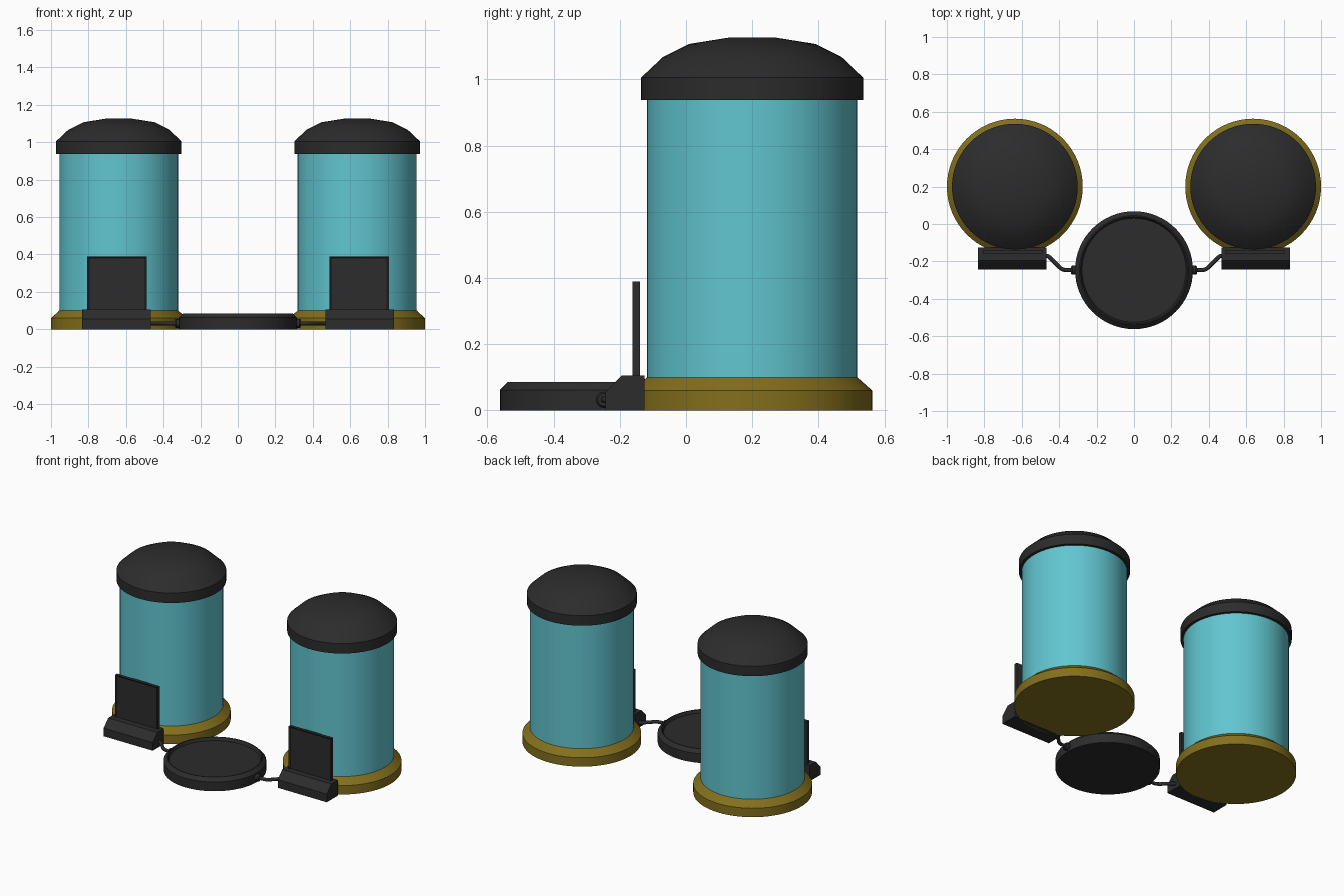
import bpy, bmesh, math
from mathutils import Vector

if "Cube" in bpy.data.objects:
    bpy.data.objects.remove(bpy.data.objects["Cube"])


def material(name, color):
    m = bpy.data.materials.new(name)
    m.diffuse_color = (*color, 1)
    m.use_nodes = True
    m.node_tree.nodes["Principled BSDF"].inputs["Base Color"].default_value = m.diffuse_color
    return m


DARK = material("dark_plastic", (0.025, 0.025, 0.025))
GLASS = material("blue_glass", (0.12, 0.56, 0.63))
BRASS = material("brass", (0.23, 0.16, 0.012))


def finish(name, bm, mat, smooth=True):
    bmesh.ops.recalc_face_normals(bm, faces=bm.faces)
    mesh = bpy.data.meshes.new(name)
    bm.to_mesh(mesh)
    bm.free()
    mesh.materials.append(mat)
    ob = bpy.data.objects.new(name, mesh)
    bpy.context.collection.objects.link(ob)
    if smooth:
        bpy.ops.object.select_all(action='DESELECT')
        ob.select_set(True)
        bpy.context.view_layer.objects.active = ob
        bpy.ops.object.shade_smooth_by_angle(angle=math.radians(30))
    return ob


def lathe(name, profile, center, mat, n=64):
    """Closed solid of revolution about z, from (radius, z) pairs."""
    bm = bmesh.new()
    rings = [[bm.verts.new((center[0] + r * math.cos(math.tau * i / n),
                            center[1] + r * math.sin(math.tau * i / n), z))
              for i in range(n)] for r, z in profile]
    for a, b in zip(rings, rings[1:]):
        for i in range(n):
            j = (i + 1) % n
            bm.faces.new((a[i], a[j], b[j], b[i]))
    bm.faces.new(rings[0])
    bm.faces.new(rings[-1])
    return finish(name, bm, mat)


def extrude_x(name, profile, x0, x1, mat):
    """Prism along x from (y, z) pairs."""
    bm = bmesh.new()
    a, b = ([bm.verts.new((x, y, z)) for y, z in profile] for x in (x0, x1))
    bm.faces.new(a)
    bm.faces.new(b)
    for i in range(len(profile)):
        j = (i + 1) % len(profile)
        bm.faces.new((a[i], a[j], b[j], b[i]))
    return finish(name, bm, mat, False)


# Central round tray with chamfered rim and sunken top
lathe("center_tray", [(0.315, 0), (0.315, 0.062), (0.292, 0.085), (0.286, 0.085),
                      (0.278, 0.065)], (0, -0.247), DARK)

for side, s in (("left", -1), ("right", 1)):
    c = (s * 0.637, 0.2)
    # Canister: base, glass body, domed lid
    lathe(side + "_base", [(0.363, 0), (0.363, 0.06), (0.318, 0.1)], c, BRASS)
    lathe(side + "_glass", [(0.318, 0.1), (0.318, 0.945)], c, GLASS)
    lathe(side + "_lid", [(0.336, 0.938), (0.336, 1.005), (0.27, 1.067), (0.19, 1.107),
                          (0.065, 1.127)], c, DARK)

    # Sign foot with sloped front
    extrude_x(side + "_sign_foot",
              [(-0.243, 0), (-0.243, 0.055), (-0.195, 0.105), (-0.125, 0.105), (-0.125, 0)],
              s * 0.65 - 0.183, s * 0.65 + 0.183, DARK)

    # Upright panel with recessed front
    bm = bmesh.new()
    bmesh.ops.create_cube(bm, size=1)
    for v in bm.verts:
        v.co = Vector((s * 0.648 + v.co.x * 0.316, -0.15 + v.co.y * 0.022, 0.24 + v.co.z * 0.3))
    bmesh.ops.recalc_face_normals(bm, faces=bm.faces)
    front = [f for f in bm.faces if f.normal.y < -0.9]
    bmesh.ops.inset_region(bm, faces=front, thickness=0.012)
    bmesh.ops.translate(bm, verts=front[0].verts, vec=(0, 0.007, 0))
    finish(side + "_sign_panel", bm, DARK, False)

    # Cable collar on the tray
    plug = lathe(side + "_cable_collar", [(0.024, 0), (0.024, 0.03), (0.019, 0.037)],
                 (0, 0), DARK, 24)
    plug.location = (s * 0.3, -0.247, 0.032)
    plug.rotation_euler = (0, s * math.pi / 2, 0)

    # Bent cable from tray to sign foot
    cu = bpy.data.curves.new(side + "_cable", 'CURVE')
    cu.dimensions = '3D'
    cu.bevel_depth = 0.011
    cu.bevel_resolution = 3
    cu.use_fill_caps = True
    cu.materials.append(DARK)
    sp = cu.splines.new('POLY')
    pts = [(0.31, -0.247), (0.365, -0.247), (0.384, -0.242), (0.4, -0.23),
           (0.445, -0.184), (0.458, -0.173), (0.475, -0.168), (0.51, -0.168)]
    sp.points.add(len(pts) - 1)
    for p, (x, y) in zip(sp.points, pts):
        p.co = (s * x, y, 0.032, 1)
    sp.use_smooth = True
    bpy.context.collection.objects.link(bpy.data.objects.new(side + "_cable", cu))
